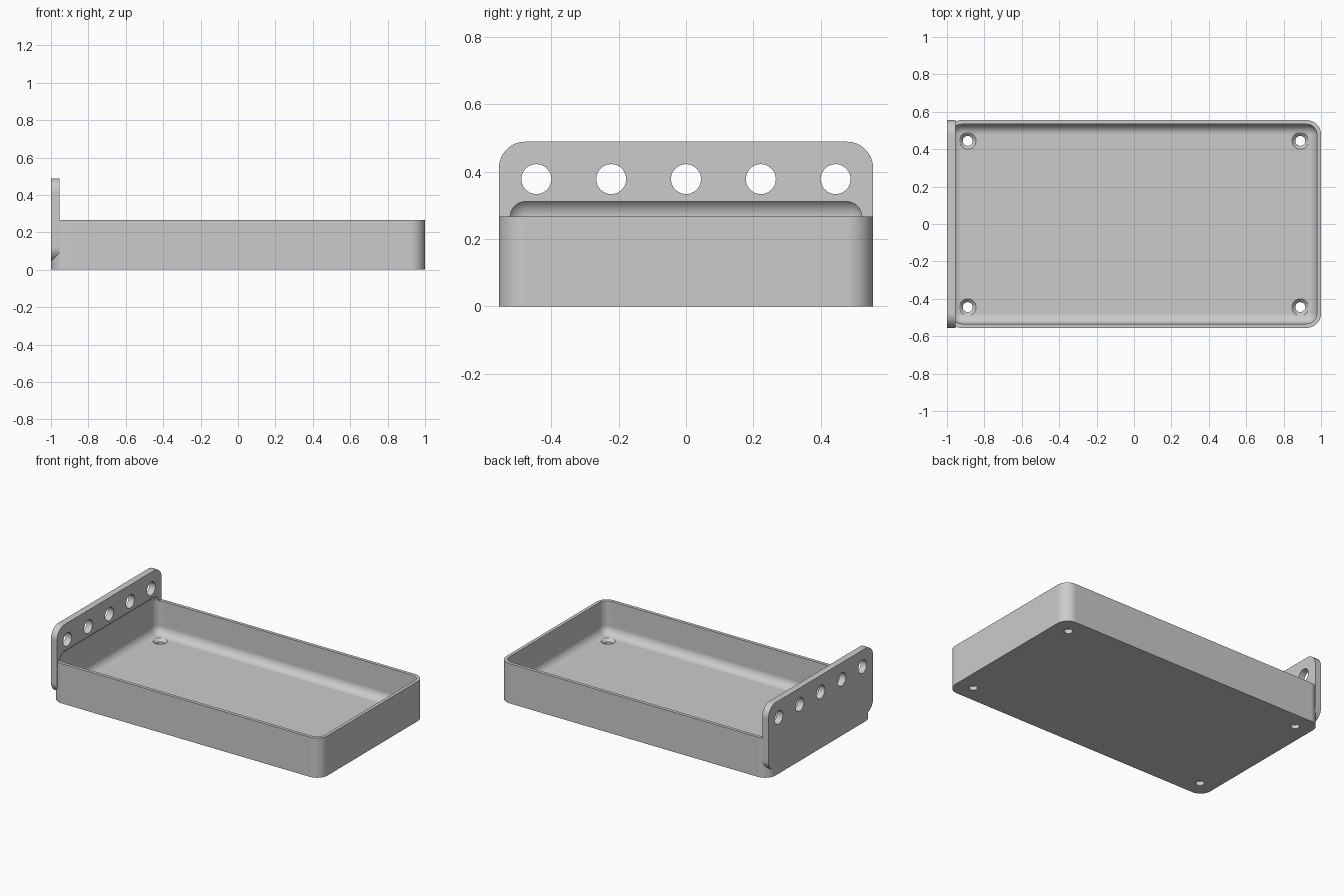
import bpy
import bmesh
from math import pi, radians
from mathutils import Matrix, Vector

if "Cube" in bpy.data.objects:
    bpy.data.objects.remove(bpy.data.objects["Cube"], do_unlink=True)

U = 1 / 45           # design module: all sizes below are multiples of it
HALF_X, HALF_Y, RIM = 45, 25, 12
WALL, FLOOR, OUTER_R, INNER_R = 1, 2, 3.5, 2.5
PLATE_T, PLATE_TOP = 2, 22

grey = bpy.data.materials.new("plain_grey")
grey.use_nodes = True
grey.diffuse_color = (0.6, 0.6, 0.6, 1)
grey.node_tree.nodes["Principled BSDF"].inputs["Base Color"].default_value = (0.6, 0.6, 0.6, 1)


def make_object(name, bm):
    bmesh.ops.scale(bm, vec=(U, U, U), verts=bm.verts)
    bmesh.ops.recalc_face_normals(bm, faces=bm.faces)
    mesh = bpy.data.meshes.new(name)
    bm.to_mesh(mesh)
    bm.free()
    mesh.materials.append(grey)
    obj = bpy.data.objects.new(name, mesh)
    bpy.context.collection.objects.link(obj)
    return obj


def rounded_box(name, low, high, radius, axes):
    """Box whose edges parallel to the given axes are rounded."""
    low, high = Vector(low), Vector(high)
    bm = bmesh.new()
    bmesh.ops.create_cube(bm, size=1)
    bmesh.ops.scale(bm, vec=high - low, verts=bm.verts)
    bmesh.ops.translate(bm, vec=(low + high) / 2, verts=bm.verts)
    edges = [e for e in bm.edges
             if any(abs((e.verts[0].co - e.verts[1].co)[a]) > 0.1 for a in axes)]
    bmesh.ops.bevel(bm, geom=edges, offset=radius, segments=12,
                    profile=0.5, affect='EDGES')
    return make_object(name, bm)


def add_cone(bm, centre, r1, r2, depth, turn=Matrix()):
    bmesh.ops.create_cone(bm, cap_ends=True, segments=48, radius1=r1, radius2=r2,
                          depth=depth, matrix=Matrix.Translation(centre) @ turn)


def combine(target, tool, operation):
    """Apply a boolean and discard the tool."""
    mod = target.modifiers.new(operation, 'BOOLEAN')
    mod.object, mod.operation, mod.solver = tool, operation, 'EXACT'
    bpy.context.view_layer.objects.active = target
    bpy.ops.object.modifier_apply(modifier=mod.name)
    bpy.data.objects.remove(tool, do_unlink=True)


# Tray body with rounded upright corners
tray = rounded_box("tray", (-HALF_X, -HALF_Y, 0), (HALF_X, HALF_Y, RIM), OUTER_R, [2])

# Upright end plate, rounded at all four corners
plate = rounded_box("end_plate", (-HALF_X, -HALF_Y, 2),
                    (-HALF_X + PLATE_T, HALF_Y, PLATE_TOP), OUTER_R, [0])
combine(tray, plate, 'UNION')

# Filleted cavity, also scooping a shallow recess into the end plate
cavity = rounded_box("cavity", (-HALF_X + WALL, -HALF_Y + WALL, FLOOR),
                     (HALF_X - WALL, HALF_Y - WALL, RIM + INNER_R), INNER_R, [0, 1, 2])
combine(tray, cavity, 'DIFFERENCE')

# Row of plate holes and four screw holes in the floor
holes, sinks = bmesh.new(), bmesh.new()
for i in range(-2, 3):
    add_cone(holes, (-HALF_X + 1, i * 10, 17), 2, 2, 6, Matrix.Rotation(pi / 2, 4, 'Y'))
for x in (-40, 40):
    for y in (-20, 20):
        add_cone(holes, (x, y, 1), 1.2, 1.2, 6)
        add_cone(sinks, (x, y, 1.7), 1.2, 2.2, 1)
combine(tray, make_object("holes", holes), 'DIFFERENCE')
combine(tray, make_object("countersinks", sinks), 'DIFFERENCE')

# Smooth rounded parts while keeping the flats flat
bpy.ops.object.select_all(action='DESELECT')
tray.select_set(True)
bpy.context.view_layer.objects.active = tray
bpy.ops.object.shade_smooth_by_angle(angle=radians(30))
weighted = tray.modifiers.new("flat_faces", 'WEIGHTED_NORMAL')
weighted.keep_sharp = True
